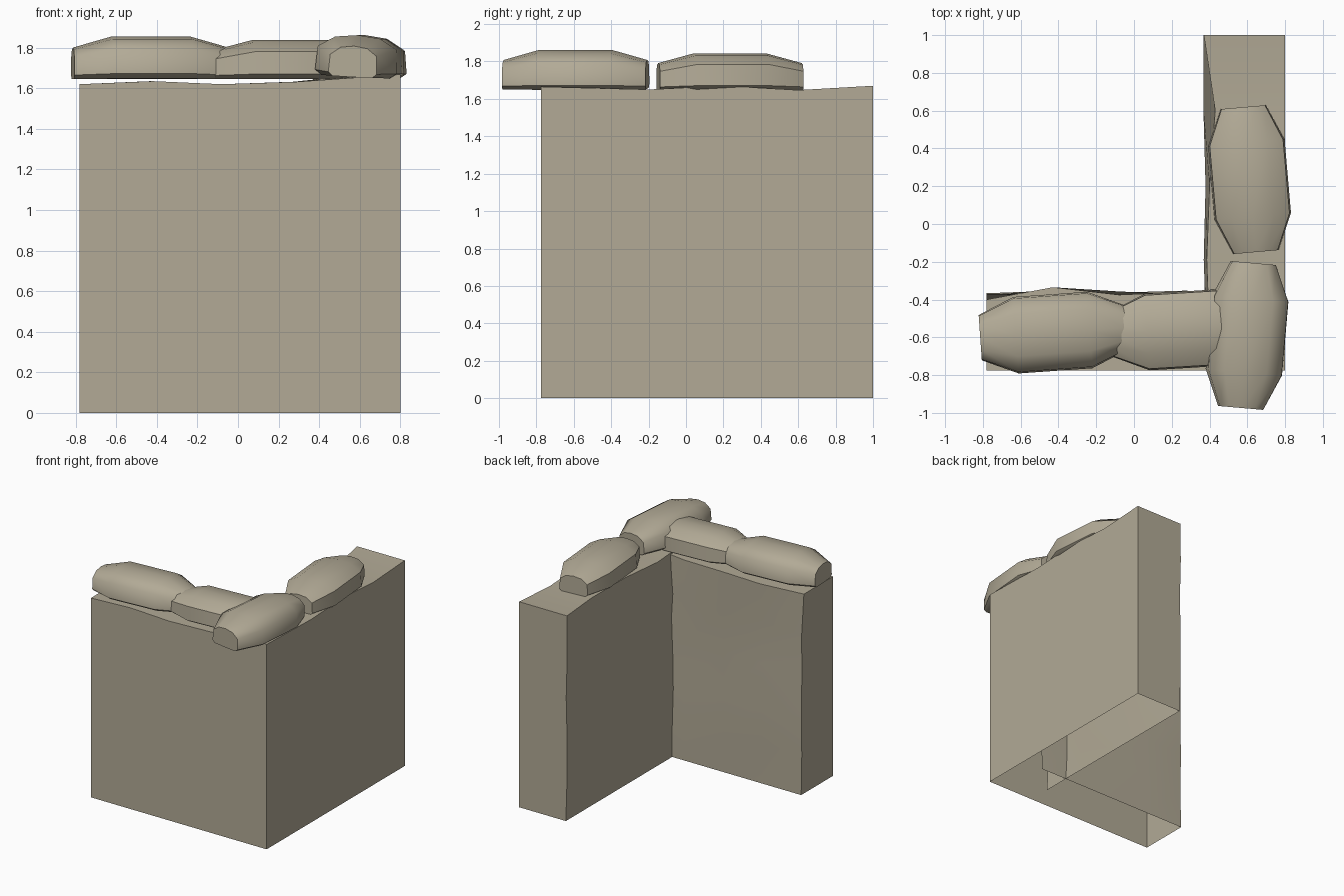
import bpy, bmesh, math, random
from mathutils import Matrix, Vector

if "Cube" in bpy.data.objects:
    bpy.data.objects.remove(bpy.data.objects["Cube"])

random.seed(4)

mat = bpy.data.materials.new("sand_tan")
mat.diffuse_color = (0.445, 0.402, 0.305, 1)
mat.use_nodes = True
mat.node_tree.nodes["Principled BSDF"].inputs["Base Color"].default_value = mat.diffuse_color


def finish(name, bm, angle):
    bmesh.ops.recalc_face_normals(bm, faces=bm.faces)
    me = bpy.data.meshes.new(name)
    bm.to_mesh(me)
    bm.free()
    me.materials.append(mat)
    ob = bpy.data.objects.new(name, me)
    bpy.context.collection.objects.link(ob)
    bpy.ops.object.select_all(action='DESELECT')
    ob.select_set(True)
    bpy.context.view_layer.objects.active = ob
    bpy.ops.object.shade_smooth_by_angle(angle=math.radians(angle))
    return ob


def wall(name, place, outer, inner, heights, rim, base):
    """Open-bottomed wall: flat outside, level-ish top, uneven inside face."""
    bm = bmesh.new()
    loops = []
    for u_out, u_in, h, d in zip(outer, inner, heights, rim):
        pts = [place(u_out, 0, 0), place(u_out, 0, h), place(u_in, d, h)]
        for k in range(4, 0, -1):
            wobble = random.uniform(-0.012, 0.014)
            pts.append(place(u_in, base + wobble, h * k / 5))
        pts.append(place(u_in, base, 0))
        loops.append([bm.verts.new(p) for p in pts])
    for a, b in zip(loops, loops[1:]):
        for i in range(len(a) - 1):
            bm.faces.new((a[i], a[i + 1], b[i + 1], b[i]))
    return loops, bm


# Front wall, free end on the left
loops, bm = wall("front_wall", lambda u, d, z: (u, -0.775 + d, z),
                 [-0.78, -0.42, -0.08, 0.29, 0.80],
                 [-0.78, -0.43, -0.08, 0.27, 0.62],
                 [1.62, 1.635, 1.62, 1.632, 1.668],
                 [0.375, 0.44, 0.40, 0.415, 0.42], 0.41)
bm.faces.new(loops[0])
finish("front_wall", bm, 35)

# Side wall, free end at the back
loops, bm = wall("side_wall", lambda u, d, z: (0.80 - d, u, z),
                 [-0.775, -0.2, 0.2, 0.6, 1.0],
                 [-0.59, -0.19, 0.2, 0.6, 1.0],
                 [1.665, 1.65, 1.67, 1.647, 1.67],
                 [0.40, 0.415, 0.40, 0.37, 0.43], 0.42)
bm.faces.new(loops[-1])
finish("side_wall", bm, 35)


# Sandbags: half a cross-section (half width fraction, height fraction)
SECTION = [(0.0, 0.0), (0.82, 0.01), (1.0, 0.13), (0.96, 0.70), (0.55, 0.94), (0.0, 1.0)]


def bag(name, x, y, turn, top, roll=0, bottom=1.645):
    bm = bmesh.new()
    ring_pts = SECTION + [(-w, h) for w, h in SECTION[-2:0:-1]]
    rings = []
    for u, half, rise in ((-0.385, 0.12, 0.74), (-0.195, 0.203, 1),
                          (0.195, 0.203, 1), (0.385, 0.12, 0.74)):
        rings.append([bm.verts.new((u, w * half, h * rise * (top - bottom)))
                      for w, h in ring_pts])
    n = len(ring_pts)
    for a, b in zip(rings, rings[1:]):
        for i in range(n):
            j = (i + 1) % n
            bm.faces.new((a[i], a[j], b[j], b[i]))
    bm.faces.new(rings[0])
    bm.faces.new(rings[-1])
    m = (Matrix.Translation(Vector((x, y, bottom)))
         @ Matrix.Rotation(math.radians(turn), 4, 'Z')
         @ Matrix.Rotation(math.radians(roll), 4, 'X'))
    bmesh.ops.transform(bm, matrix=m, verts=bm.verts)
    finish(name, bm, 50)


bag("left_sandbag", -0.43, -0.575, 4, 1.855)
bag("middle_sandbag", 0.265, -0.56, 3.5, 1.838)
bag("corner_sandbag", 0.597, -0.59, 85, 1.862, roll=3, bottom=1.655)
bag("back_sandbag", 0.612, 0.235, 95, 1.843)
